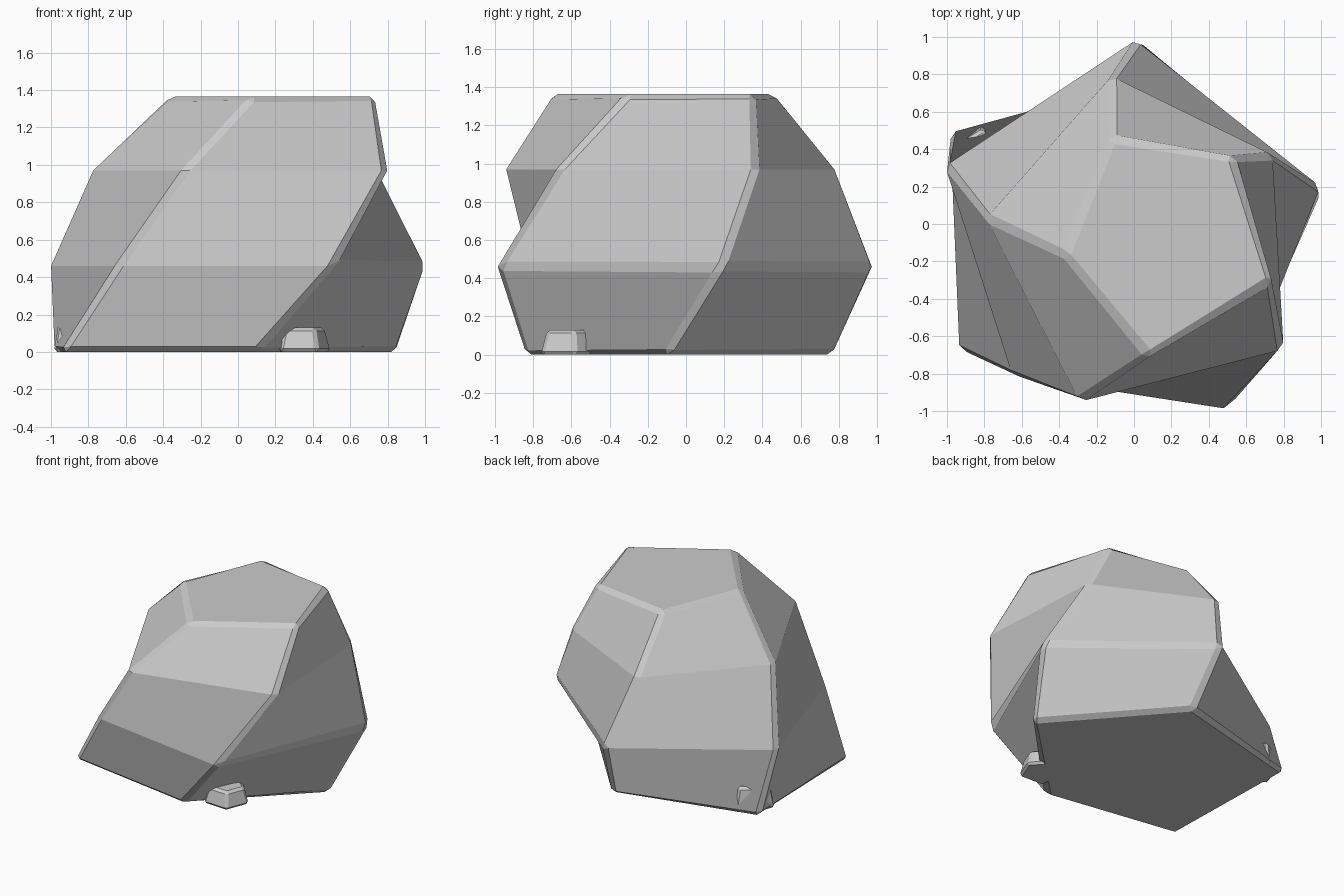
import bpy, bmesh

if "Cube" in bpy.data.objects:
    bpy.data.objects.remove(bpy.data.objects["Cube"])


def stacked_rock(name, rings, bevel):
    """Low-poly stone: rings of matching corners joined by flat faces."""
    bm = bmesh.new()
    loops = [[bm.verts.new((x, y, z)) for x, y in pts] for z, pts in rings]
    n = len(loops[0])
    for low, high in zip(loops, loops[1:]):
        for i in range(n):
            j = (i + 1) % n
            bm.faces.new((low[i], low[j], high[j], high[i]))
    bm.faces.new(loops[-1])
    bm.faces.new(loops[0][::-1])
    bmesh.ops.recalc_face_normals(bm, faces=bm.faces)
    mesh = bpy.data.meshes.new(name)
    bm.to_mesh(mesh)
    bm.free()
    ob = bpy.data.objects.new(name, mesh)
    bpy.context.collection.objects.link(ob)
    # chipped edges
    mod = ob.modifiers.new("edge_chips", 'BEVEL')
    mod.width = bevel
    mod.segments = 1
    mod.limit_method = 'ANGLE'
    mod.angle_limit = 0.55
    return ob


def pebble(name, pts, height, taper):
    """Small tapered stone from a base outline."""
    cx = sum(p[0] for p in pts) / len(pts)
    cy = sum(p[1] for p in pts) / len(pts)
    top = [(cx + (x - cx) * taper, cy + (y - cy) * taper) for x, y in pts]
    return stacked_rock(name, [(0, pts), (height, top)], 0.018)


# main boulder: four twisted pentagon rings
stacked_rock("boulder", [
    (0.0, [(-0.95, -0.67), (0.10, -0.84), (0.86, -0.10), (0.10, 0.77), (-0.98, 0.50)]),
    (0.46, [(-0.65, -0.81), (0.51, -0.99), (1.01, 0.19), (0.02, 0.99), (-1.01, 0.31)]),
    (0.97, [(-0.29, -0.95), (0.80, -0.67), (0.74, 0.37), (-0.12, 0.79), (-0.79, 0.03)]),
    (1.365, [(0.08, -0.71), (0.74, -0.30), (0.53, 0.36), (-0.12, 0.46), (-0.37, -0.17)]),
], 0.03)

# pebble at the front right foot
pebble("front_pebble", [(0.22, -0.75), (0.43, -0.76), (0.50, -0.58),
                        (0.37, -0.44), (0.20, -0.53)], 0.13, 0.78)

# pebble mostly buried in the back left corner
pebble("back_pebble", [(-0.99, 0.30), (-0.80, 0.24), (-0.70, 0.38),
                       (-0.80, 0.54), (-0.93, 0.46)], 0.19, 0.8)
